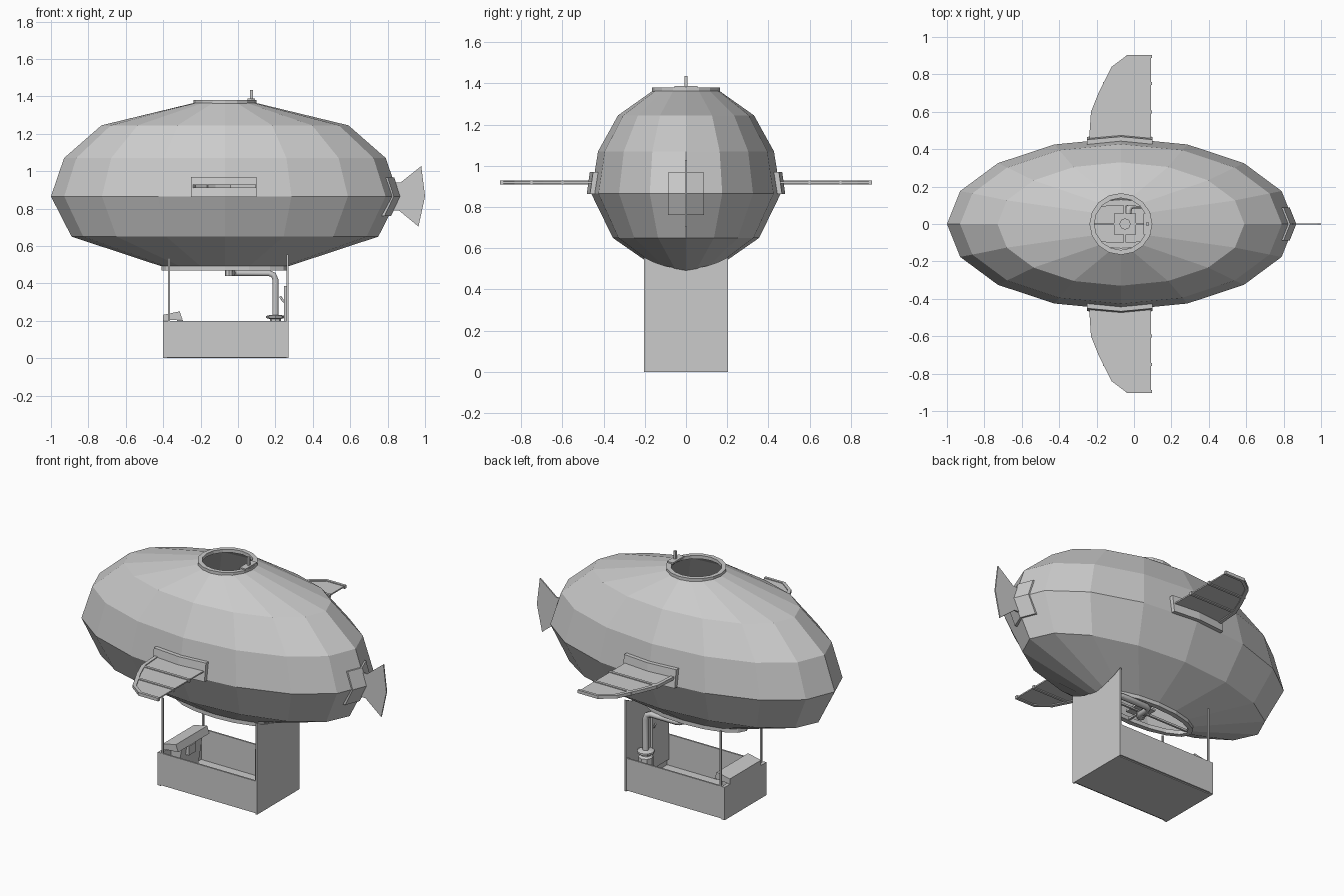
import bpy, bmesh
from math import sin, cos, pi

if "Cube" in bpy.data.objects:
    bpy.data.objects.remove(bpy.data.objects["Cube"])

CX = -0.07   # centre of the envelope along x


def make(name, verts, faces):
    me = bpy.data.meshes.new(name)
    bm = bmesh.new()
    vs = [bm.verts.new(v) for v in verts]
    for f in faces:
        bm.faces.new([vs[i] for i in f])
    bmesh.ops.recalc_face_normals(bm, faces=bm.faces)
    bm.to_mesh(me)
    bm.free()
    ob = bpy.data.objects.new(name, me)
    bpy.context.collection.objects.link(ob)
    return ob


def loft(name, rings, caps=False, closed=False):
    n, m = len(rings[0]), len(rings)
    verts = [p for r in rings for p in r]
    faces = [(i * n + j, i * n + (j + 1) % n, (i + 1) % m * n + (j + 1) % n, (i + 1) % m * n + j)
             for i in range(m if closed else m - 1) for j in range(n)]
    if caps:
        faces += [tuple(range(n)), tuple(range((m - 1) * n, m * n))]
    return make(name, verts, faces)


def oval(rx, ry, z, cx=CX, cy=0, n=16):
    return [(cx + rx * cos(2 * pi * k / n), cy + ry * sin(2 * pi * k / n), z) for k in range(n)]


def box(name, x0, x1, y0, y1, z0, z1):
    return loft(name, [[(x0, y0, z), (x1, y0, z), (x1, y1, z), (x0, y1, z)] for z in (z0, z1)], caps=True)


def prism(name, pts, axis, a, b):
    """Extrude a 2D outline along one axis from a to b."""
    def put(p, t):
        q = list(p)
        q.insert(axis, t)
        return tuple(q)
    return loft(name, [[put(p, t) for p in pts] for t in (a, b)], caps=True)


def slab(name, inner, outer):
    """Closed plate from two matching grids of points."""
    r, c = len(inner), len(inner[0])
    idx = [(i, 0) for i in range(r)] + [(r - 1, j) for j in range(1, c)] + \
          [(i, c - 1) for i in range(r - 2, -1, -1)] + [(0, j) for j in range(c - 2, 0, -1)]
    faces = []
    for o in (0, r * c):
        faces += [(o + i * c + j, o + i * c + j + 1, o + (i + 1) * c + j + 1, o + (i + 1) * c + j)
                  for i in range(r - 1) for j in range(c - 1)]
    edge = [i * c + j for i, j in idx]
    for k, a in enumerate(edge):
        b = edge[(k + 1) % len(edge)]
        faces.append((a, b, b + r * c, a + r * c))
    return make(name, [p for g in (inner, outer) for row in g for p in row], faces)


def rod(name, pts, r, sides=1):
    cu = bpy.data.curves.new(name, 'CURVE')
    cu.dimensions = '3D'
    cu.bevel_depth, cu.bevel_resolution, cu.use_fill_caps = r, sides, True
    sp = cu.splines.new('POLY')
    sp.points.add(len(pts) - 1)
    for p, co in zip(sp.points, pts):
        p.co = (*co, 1)
    ob = bpy.data.objects.new(name, cu)
    bpy.context.collection.objects.link(ob)
    bpy.ops.object.select_all(action='DESELECT')
    ob.select_set(True)
    bpy.context.view_layer.objects.active = ob
    bpy.ops.object.convert(target='MESH')
    return ob


# Envelope, open at the top and bottom
loft("envelope", [oval(*s) for s in [(.335, .125, .49), (.82, .355, .65), (.93, .46, .865),
                                     (.86, .427, 1.07), (.66, .33, 1.245), (.165, .16, 1.365)]])

# Rims round both openings
def rim(name, rx, ry, w, z0, z1):
    loft(name, [oval(rx, ry, z0), oval(rx, ry, z1), oval(rx - w, ry - w, z1), oval(rx - w, ry - w, z0)],
         closed=True)

rim("top_rim", .168, .165, .026, 1.36, 1.38)
rim("bottom_rim", .34, .13, .03, .47, .495)

# Vent lever on the top rim
box("lever_base", .05, .09, -.055, .055, 1.378, 1.388)
box("lever", .065, .079, -.008, .008, 1.38, 1.435)

# Side fins: mounting plate, membrane and ribs
lead = [(-.24, .45), (-.23, .6), (-.19, .7), (-.12, .84), (-.04, .9)]
for s, side in ((1, "back"), (-1, "front")):
    xs = ((-.25, .444), (CX, .46), (.10, .444))
    grid = lambda d: [[(x, s * (y + d), .862), (x, s * (y - .015 + d), .97)] for x, y in xs]
    slab(f"{side}_fin_mount", grid(-.015), grid(.022))
    outline = [(x, s * y) for x, y in lead + [(.09, .9), (.09, .45)]]
    prism(f"{side}_fin_membrane", outline, 2, .915, .923)
    for y, x0 in ((.6, -.23), (.75, -.165), (.895, -.04)):
        box(f"{side}_fin_rib", x0, .096, s * y - .008, s * y + .008, .909, .928)
    edge = [(x, s * y) for x, y in lead] + [(x + .02, s * (y - .008)) for x, y in reversed(lead)]
    prism(f"{side}_fin_leading_edge", edge, 2, .909, .928)

# Tail mount and tail fin
tail_rows = ((.76, .808), (.865, .858), (.967, .825))
tgrid = lambda d: [[(x - abs(y) * .4 + d, y, z) for y in (-.088, 0, .088)] for z, x in tail_rows]
slab("tail_mount", tgrid(-.035), tgrid(.01))
prism("tail_fin", [(.83, .94), (.87, .94), (.98, 1.027), (1, .865), (.965, .704), (.86, .79), (.83, .79)],
      1, -.004, .004)

# Basket
box("basket_floor", -.39, .27, -.19, .19, 0, .012)
box("basket_front_wall", -.40, -.38, -.2, .2, 0, .2)
for s, side in ((1, "back"), (-1, "front")):
    box(f"{side}_basket_wall", -.38, .262, s * .195 - .005, s * .195 + .005, .005, .2)
    box(f"{side}_post", -.374, -.364, s * .195 - .005, s * .195 + .005, .19, .535)

# Tall end wall with a curved top that follows the envelope
curve = [(y / 10, .5 + .055 * (y / 2) ** 2) for y in (-2, -1.5, -1, -.5, 0, .5, 1, 1.5, 2)]
prism("tall_end_wall", [(.203, 0), (-.203, 0)] + [(y * 1.015, z) for y, z in curve], 0, .26, .27)
box("wall_panel", .246, .262, -.19, -.03, .05, .385)
rod("wall_lever", [(.246, -.04, .3), (.225, -.03, .33)], .006)

# Control console at the nose end of the basket
prism("console_top", [(-.40, .2), (-.40, .232), (-.312, .25), (-.297, .208)], 1, -.15, .15)
prism("console_body", [(-.38, .01), (-.38, .2), (-.31, .2), (-.34, .01)], 1, -.1, .1)
box("console_dial", -.325, -.295, -.05, .02, .15, .205)

# Burner held by cross bars in the bottom opening
box("burner_bar_long", CX - .32, CX + .32, -.006, .006, .477, .489)
box("burner_bar_short", -.056, -.044, -.12, .12, .477, .489)
box("burner_plate", -.108, .012, -.055, .055, .485, .497)
loft("burner_nozzle", [oval(.022, .022, .44, -.048, 0, 8), oval(.022, .022, .5, -.048, 0, 8),
                       oval(.03, .03, .525, -.048, 0, 8)], caps=True)

# Fuel pipe and tank
rod("fuel_pipe", [(-.045, 0, .455), (-.03, .02, .455), (-.03, .075, .455), (-.022, .093, .455),
                  (-.005, .1, .455), (.165, .1, .455), (.19, .1, .445), (.2, .1, .42), (.2, .1, .21)], .018)
loft("fuel_tank", [oval(r, r, z, .2, .1, 8) for r, z in ((.042, .01), (.042, .19), (.03, .2), (.03, .21),
                                                         (.05, .215), (.05, .226), (.025, .232))], caps=True)
